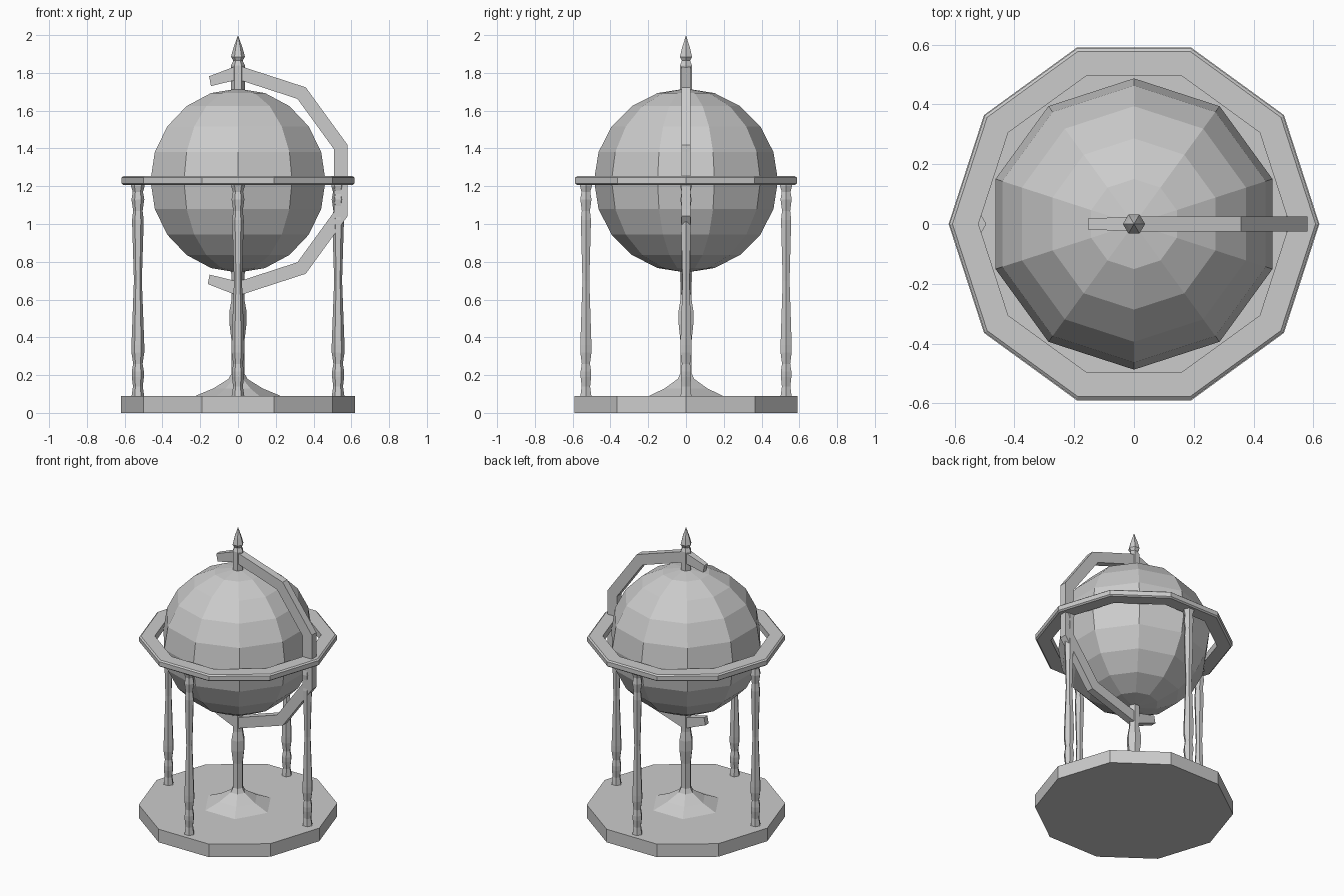
import bpy, bmesh
from math import sin, cos, pi, radians

if "Cube" in bpy.data.objects:
    bpy.data.objects.remove(bpy.data.objects["Cube"])


def finish(bm, name):
    bmesh.ops.recalc_face_normals(bm, faces=bm.faces)
    me = bpy.data.meshes.new(name)
    bm.to_mesh(me)
    bm.free()
    ob = bpy.data.objects.new(name, me)
    bpy.context.collection.objects.link(ob)
    return ob


def lathe(name, profile, sides, loc=(0, 0), closed=False):
    """Turn an (r, z) profile; open profiles are capped at both ends."""
    bm = bmesh.new()
    rings = [[bm.verts.new((loc[0] + r * cos(2 * pi * i / sides),
                            loc[1] + r * sin(2 * pi * i / sides), z))
              for i in range(sides)] for r, z in profile]
    pairs = list(zip(rings, rings[1:]))
    if closed:
        pairs.append((rings[-1], rings[0]))
    else:
        bm.faces.new(rings[0])
        bm.faces.new(rings[-1])
    for a, b in pairs:
        for i in range(sides):
            j = (i + 1) % sides
            bm.faces.new((a[i], a[j], b[j], b[i]))
    bmesh.ops.remove_doubles(bm, verts=bm.verts, dist=1e-5)
    return finish(bm, name)


CZ = 1.23  # height of the globe centre

# Base plate
lathe("base", [(0.62, 0), (0.62, 0.09)], 10)

# Horizon ring
lathe("horizon_ring", [(0.52, 1.207), (0.607, 1.207), (0.617, 1.215), (0.617, 1.245),
                       (0.607, 1.253), (0.52, 1.253)], 10, closed=True)

# Globe
bm = bmesh.new()
bmesh.ops.create_uvsphere(bm, u_segments=10, v_segments=10, radius=0.487)
bmesh.ops.translate(bm, verts=bm.verts, vec=(0, 0, CZ))
finish(bm, "globe")

# Four turned legs
leg = [(0.034, 0.085), (0.026, 0.14), (0.032, 0.19), (0.032, 0.22), (0.025, 0.26),
       (0.034, 0.32), (0.034, 0.36), (0.021, 0.70), (0.031, 1.02), (0.025, 1.07),
       (0.034, 1.13), (0.027, 1.17), (0.036, 1.20), (0.036, 1.215)]
for i, side in enumerate(("right", "back", "left", "front")):
    a = i * pi / 2
    lathe(side + "_leg", leg, 6, (0.53 * cos(a), 0.53 * sin(a)))

# Central column with flared foot
lathe("column", [(0.23, 0.088), (0.13, 0.13), (0.05, 0.18), (0.034, 0.21), (0.034, 0.38),
                 (0.045, 0.47), (0.045, 0.54), (0.034, 0.60), (0.036, 0.76)], 6)

# Top pivot and pointed finial
lathe("finial", [(0.036, 1.69), (0.036, 1.84), (0.025, 1.865), (0.037, 1.885),
                 (0.025, 1.93), (0, 2.0)], 6)

# Meridian arm: faceted arc with tapered ends past the poles
bm = bmesh.new()
angles = [-90, -54, -18, 18, 54, 90]
outer = [(0.61 * cos(radians(a)), 0.61 * sin(radians(a))) for a in angles]
inner = [(0.535 * cos(radians(a)), 0.535 * sin(radians(a))) for a in angles]
outer = [(-0.16, -0.548)] + outer + [(-0.153, 0.552)]
inner = [(-0.15, -0.498)] + inner + [(-0.143, 0.50)]
sections = []
for k, (o, n) in enumerate(zip(outer, inner)):
    w = 0.018 if k in (0, len(outer) - 1) else 0.025
    sections.append([bm.verts.new((x, y, CZ + z))
                     for (x, z), y in ((o, -w), (o, w), (n, w), (n, -w))])
for a, b in zip(sections, sections[1:]):
    for i in range(4):
        j = (i + 1) % 4
        bm.faces.new((a[i], a[j], b[j], b[i]))
bm.faces.new(sections[0])
bm.faces.new(sections[-1])
finish(bm, "meridian_arm")
